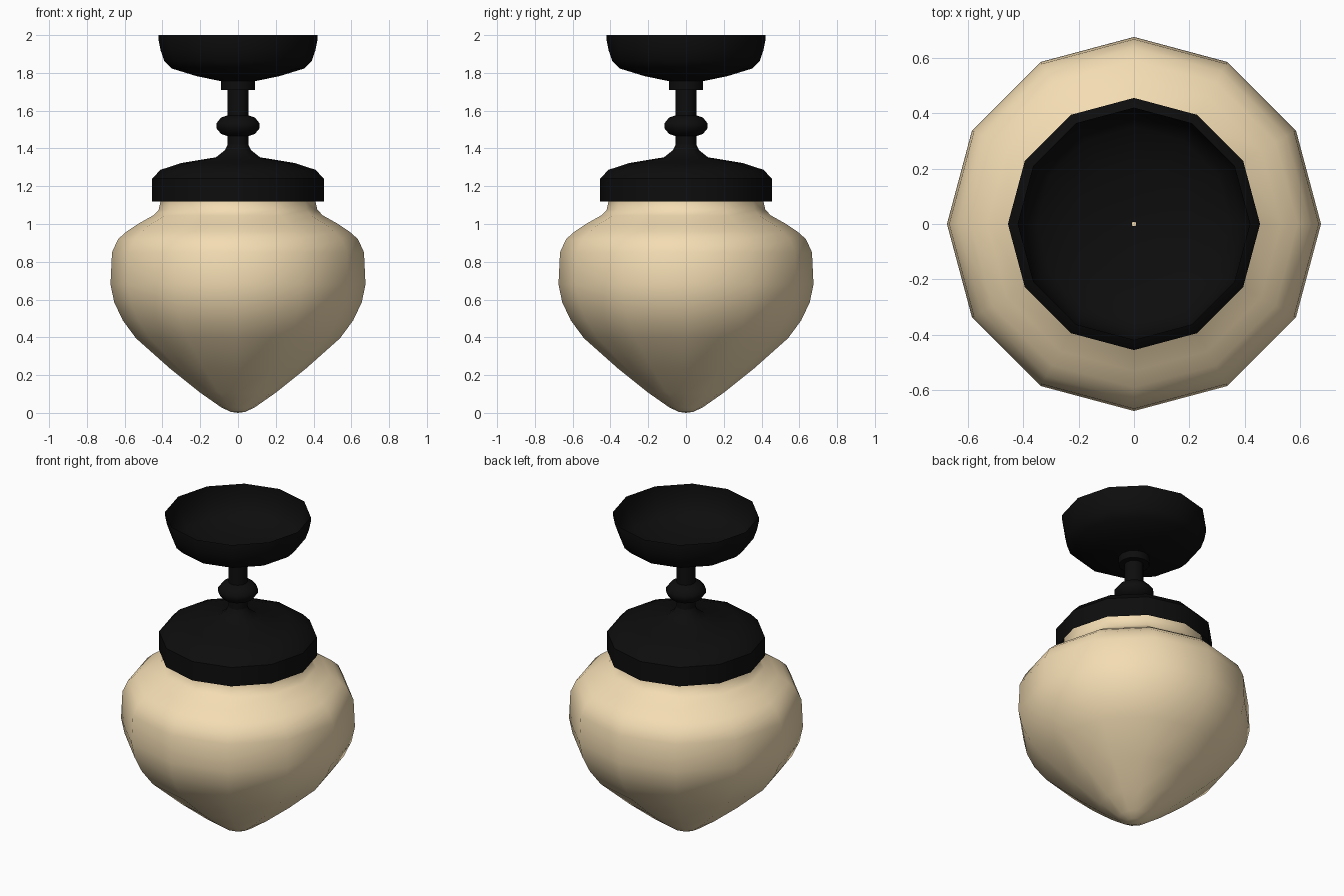
import bpy, bmesh, math

if "Cube" in bpy.data.objects:
    bpy.data.objects.remove(bpy.data.objects["Cube"])

SIDES = 12


def material(name, rgb):
    m = bpy.data.materials.new(name)
    m.diffuse_color = (*rgb, 1)
    m.use_nodes = True
    m.node_tree.nodes["Principled BSDF"].inputs["Base Color"].default_value = m.diffuse_color
    return m


def lathe(name, profile, mat, angle, sides=SIDES):
    """Spin a list of (radius, z) points around the z axis."""
    bm = bmesh.new()
    rings = []
    for r, z in profile:
        if r == 0:
            rings.append([bm.verts.new((0, 0, z))] * sides)
        else:
            rings.append([bm.verts.new((r * math.cos(math.tau * i / sides),
                                        r * math.sin(math.tau * i / sides), z))
                          for i in range(sides)])
    for a, b in zip(rings, rings[1:]):
        for i in range(sides):
            j = (i + 1) % sides
            bm.faces.new(dict.fromkeys((a[i], a[j], b[j], b[i])))
    me = bpy.data.meshes.new(name)
    bm.to_mesh(me)
    bm.free()
    me.materials.append(mat)
    ob = bpy.data.objects.new(name, me)
    bpy.context.collection.objects.link(ob)
    bpy.ops.object.select_all(action='DESELECT')
    ob.select_set(True)
    bpy.context.view_layer.objects.active = ob
    bpy.ops.object.shade_smooth_by_angle(angle=math.radians(angle))
    return ob


black = material("black_metal", (0.004, 0.004, 0.004))
cream = material("cream_glass", (0.9, 0.72, 0.45))

# Acorn-shaped glass shade, tucked into the fitter
lathe("glass_shade", [
    (0, 0.0), (0.04, 0.006), (0.09, 0.03), (0.20, 0.107), (0.36, 0.235),
    (0.54, 0.395), (0.61, 0.49), (0.655, 0.585), (0.675, 0.68),
    (0.667, 0.85), (0.635, 0.92), (0.59, 0.96), (0.53, 1.0),
    (0.45, 1.045), (0.42, 1.075), (0.41, 1.12), (0.41, 1.18)], cream, 60)

# Fitter cap, open underneath, flaring up into the stem
lathe("fitter_cap", [
    (0.455, 1.12), (0.455, 1.24), (0.41, 1.287), (0.30, 1.323),
    (0.117, 1.353), (0.07, 1.39), (0.055, 1.42)], black, 40)

# Stem with turned knob
lathe("stem", [(0.055, 1.41), (0.055, 1.755)], black, 40)
lathe("stem_knob", [
    (0.055, 1.465), (0.09, 1.477), (0.115, 1.508), (0.115, 1.532),
    (0.09, 1.563), (0.055, 1.575)], black, 50)

# Collar under the canopy
lathe("canopy_collar", [
    (0.055, 1.71), (0.09, 1.71), (0.09, 1.757)], black, 40)

# Ceiling canopy: dish open at the top with a small wire hole
lathe("ceiling_canopy", [
    (0.008, 1.756), (0.09, 1.756), (0.22, 1.783), (0.35, 1.823),
    (0.39, 1.863), (0.41, 1.92), (0.42, 1.97), (0.42, 2.0)], black, 40)
